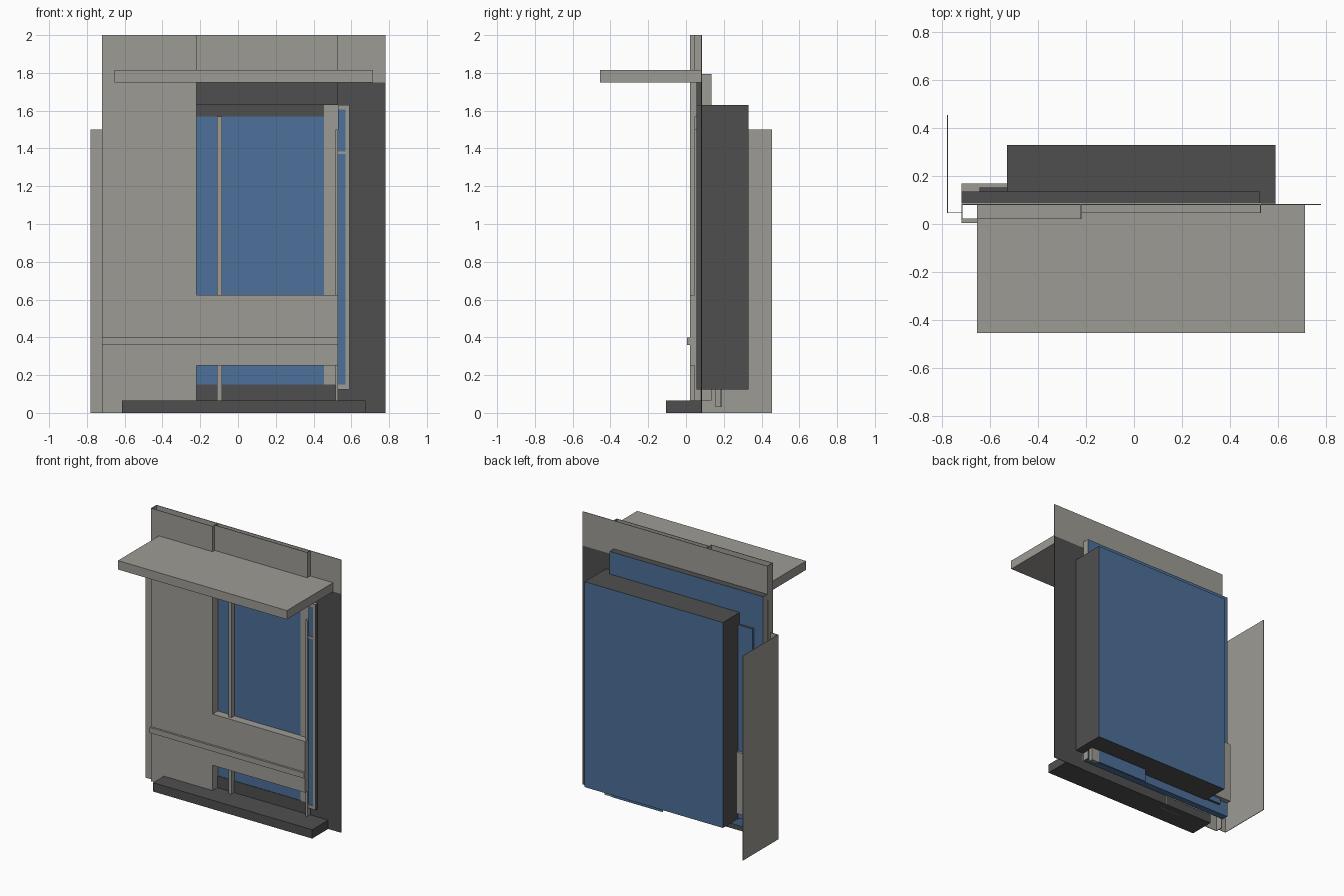
import bpy
import bmesh

old = bpy.data.objects.get("Cube")
if old:
    bpy.data.objects.remove(old, do_unlink=True)


def material(name, rgb):
    m = bpy.data.materials.new(name)
    m.use_nodes = True
    colour = (*rgb, 1.0)
    m.diffuse_color = colour
    node = next(n for n in m.node_tree.nodes if n.type == 'BSDF_PRINCIPLED')
    node.inputs["Base Color"].default_value = colour
    node.inputs["Roughness"].default_value = 0.8
    return m


GREY = material("warm_grey", (0.34, 0.33, 0.30))
DARK = material("charcoal", (0.078, 0.078, 0.078))
BLUE = material("glass_blue", (0.075, 0.16, 0.32))
PALETTE = [GREY, DARK, BLUE]
T = 0.004  # sheet thickness


def box(name, x, y, z, mat, rule=None):
    """Box from (min, max) ranges; rule(normal) may give another material."""
    bm = bmesh.new()
    bmesh.ops.create_cube(bm, size=1)
    for v in bm.verts:
        for i, (lo, hi) in enumerate((x, y, z)):
            v.co[i] = lo if v.co[i] < 0 else hi
    bm.normal_update()
    for f in bm.faces:
        chosen = (rule(f.normal) if rule else None) or mat
        f.material_index = PALETTE.index(chosen)
    mesh = bpy.data.meshes.new(name)
    bm.to_mesh(mesh)
    bm.free()
    for m in PALETTE:
        mesh.materials.append(m)
    ob = bpy.data.objects.new(name, mesh)
    bpy.context.collection.objects.link(ob)
    return ob


def sheet_y(name, x, y, z, mat):
    return box(name, x, (y, y + T), z, mat)


def sheet_x(name, x, y, z, mat):
    return box(name, (x, x + T), y, z, mat)


LEFT, OPEN_L, OPEN_R, RIGHT = -0.72, -0.22, 0.53, 0.78
FRONT, BACK = 0.02, 0.08

# Front wall sheets and their returns
sheet_y("front_wall", (LEFT, OPEN_L), FRONT, (0, 2), GREY)
sheet_x("wall_end", LEFT, (FRONT, BACK), (0, 2), GREY)
sheet_x("wall_reveal", OPEN_L - T, (FRONT, BACK), (0, 2), GREY)
box("spandrel", (OPEN_L, OPEN_R), (FRONT, BACK), (0.25, 0.625), GREY)
box("ledge_strip", (LEFT, OPEN_R), (0.005, FRONT), (0.36, 0.40), GREY)

# Parapet above the canopy
sheet_y("parapet_front", (OPEN_L, OPEN_R), 0.045, (1.75, 2), GREY)
sheet_x("parapet_return", OPEN_R - T, (0.045, BACK), (1.75, 2), GREY)
sheet_y("parapet_back", (LEFT, RIGHT), BACK, (1.75, 2), GREY)
box("canopy", (-0.655, 0.715), (-0.455, BACK), (1.75, 1.815), GREY)

# Side wing on the low end
sheet_y("wing_front", (-0.78, LEFT), 0.045, (0, 1.5), GREY)
sheet_x("wing_side", -0.78, (0.045, 0.455), (0, 1.5), GREY)

# Dark surround and base step
sheet_y("dark_side_wall", (0.59, RIGHT), BACK, (0, 1.75), DARK)
sheet_y("dark_side_foot", (OPEN_R, 0.59), BACK, (0, 0.125), DARK)
sheet_y("dark_side_head", (OPEN_R, 0.59), BACK, (1.63, 1.75), DARK)
box("header", (OPEN_L, OPEN_R), (0.055, BACK), (1.63, 1.75), DARK)
sheet_y("inner_header", (OPEN_L, 0.455), BACK - T, (1.57, 1.63), DARK)
sheet_y("inner_sill", (OPEN_L, OPEN_R), BACK - T, (0.06, 0.15), DARK)
box("base_step", (-0.615, 0.675), (-0.105, BACK), (0, 0.065), DARK)

# Deep rear box with a blue back
box("rear_box", (-0.53, 0.59), (0.085, 0.33), (0.125, 1.63), DARK,
    lambda n: BLUE if abs(n.y) > 0.5 else None)

# Tall sash slab: dark top, grey ends, blue faces
box("tall_sash", (LEFT, 0.525), (0.086, 0.135), (0.065, 1.795), BLUE,
    lambda n: DARK if n.z > 0.5 else GREY if abs(n.x) > 0.5 else None)

# Low sash behind the wall, with its solid lower panel
box("low_sash", (-0.645, -0.52), (0.135, 0.152), (0.13, 1.545), BLUE,
    lambda n: DARK if abs(n.z) > 0.5 else None)
box("rear_spandrel", (LEFT, -0.52), (0.135, 0.17), (0.17, 0.62), GREY)

# Window opening: glass, jamb, mullion, post
sheet_y("window_glass", (OPEN_L, 0.455), BACK, (0.15, 1.57), BLUE)
sheet_y("window_jamb", (0.455, OPEN_R), BACK - T, (0.15, 1.63), GREY)
for name, z in (("lower_mullion", (0.065, 0.25)), ("upper_mullion", (0.625, 1.57))):
    box(name, (-0.11, -0.085), (0.045, BACK), z, GREY)
box("slim_post", (0.515, OPEN_R), (0.045, BACK), (0.065, 1.5), GREY)

# Narrow side light beside the opening
box("sidelight_glass", (OPEN_R, 0.57), (0.062, 0.085), (0.15, 1.605), BLUE)
box("sidelight_stile", (0.57, 0.59), (0.055, 0.085), (0.125, 1.63), GREY,
    lambda n: DARK if n.x > 0.5 else None)
for name, z in (("sidelight_foot", (0.125, 0.15)), ("sidelight_bar", (1.37, 1.385)),
                ("sidelight_head", (1.605, 1.63))):
    box(name, (OPEN_R, 0.57), (0.055, 0.085), z, GREY)

# Small panel and block under the rear box
sheet_y("under_panel", (0.055, 0.47), 0.185, (0.03, 0.125), BLUE)
box("under_block", (0.47, 0.53), (0.155, 0.185), (0.03, 0.125), GREY)
